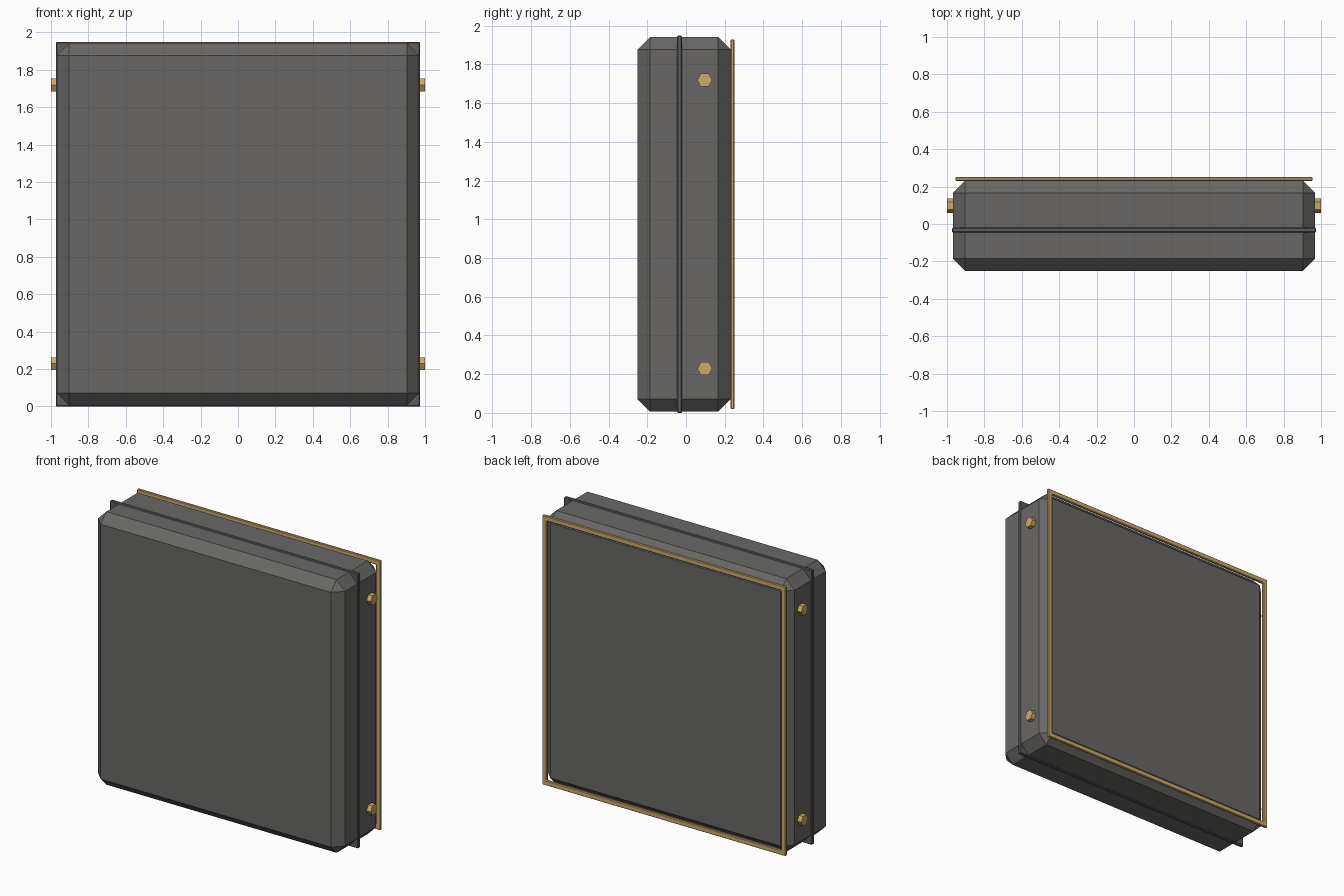
import bpy
import bmesh
import math
from mathutils import Matrix, Vector

if "Cube" in bpy.data.objects:
    bpy.data.objects.remove(bpy.data.objects["Cube"], do_unlink=True)

MID_Z = 0.974  # height of the centre of the case


def make_material(name, rgb):
    mat = bpy.data.materials.new(name)
    mat.use_nodes = True
    colour = (*rgb, 1.0)
    mat.diffuse_color = colour
    mat.node_tree.nodes["Principled BSDF"].inputs["Base Color"].default_value = colour
    return mat


case_grey = make_material("case grey", (0.14, 0.137, 0.133))
seam_grey = make_material("seam grey", (0.11, 0.11, 0.11))
gold = make_material("gold", (0.60, 0.41, 0.15))


def add_object(name, bm, mat):
    mesh = bpy.data.meshes.new(name)
    bmesh.ops.recalc_face_normals(bm, faces=bm.faces)
    bm.to_mesh(mesh)
    bm.free()
    mesh.materials.append(mat)
    obj = bpy.data.objects.new(name, mesh)
    bpy.context.collection.objects.link(obj)
    return obj


def add_chamfer(obj, width):
    mod = obj.modifiers.new("chamfer", "BEVEL")
    mod.width = width
    mod.segments = 1
    mod.limit_method = "ANGLE"


def slab(name, half, y0, y1, chamfer, mat):
    """Square slab in the xz plane, between two depths."""
    bm = bmesh.new()
    bmesh.ops.create_cube(bm, size=1)
    bmesh.ops.scale(bm, vec=Vector((2 * half, y1 - y0, 2 * half)), verts=bm.verts)
    bmesh.ops.translate(bm, vec=Vector((0, (y0 + y1) / 2, MID_Z)), verts=bm.verts)
    add_chamfer(add_object(name, bm, mat), chamfer)


def square_ring(name, outer, inner, y0, y1, chamfer, mat):
    """Mitred square frame in the xz plane."""
    bm = bmesh.new()
    corners = [(-1, -1), (1, -1), (1, 1), (-1, 1)]
    section = [(outer, y0), (outer, y1), (inner, y1), (inner, y0)]
    loops = [[bm.verts.new((sx * r, y, MID_Z + sz * r)) for r, y in section]
             for sx, sz in corners]
    for i in range(4):
        a, b = loops[i], loops[(i + 1) % 4]
        for j in range(4):
            k = (j + 1) % 4
            bm.faces.new((a[j], a[k], b[k], b[j]))
    add_chamfer(add_object(name, bm, mat), chamfer)


# Chamfered case, seam around its middle, and trim on the back
slab("case_body", 0.968, -0.25, 0.231, 0.065, case_grey)
slab("case_seam", 0.974, -0.046, -0.02, 0.005, seam_grey)
square_ring("back_trim", 0.955, 0.92, 0.23, 0.25, 0.004, gold)

# Hexagonal bolts, two on each side
for side, sx in (("left", 1), ("right", -1)):
    for level, dz in (("lower", -0.745), ("upper", 0.745)):
        bm = bmesh.new()
        turn = Matrix.Rotation(math.radians(90), 4, "Y")
        place = Matrix.Translation((sx * 0.975, 0.097, MID_Z + dz))
        bmesh.ops.create_cone(bm, cap_ends=True, segments=6, radius1=0.039,
                              radius2=0.039, depth=0.05, matrix=place @ turn)
        add_object(f"{side}_{level}_bolt", bm, gold)
